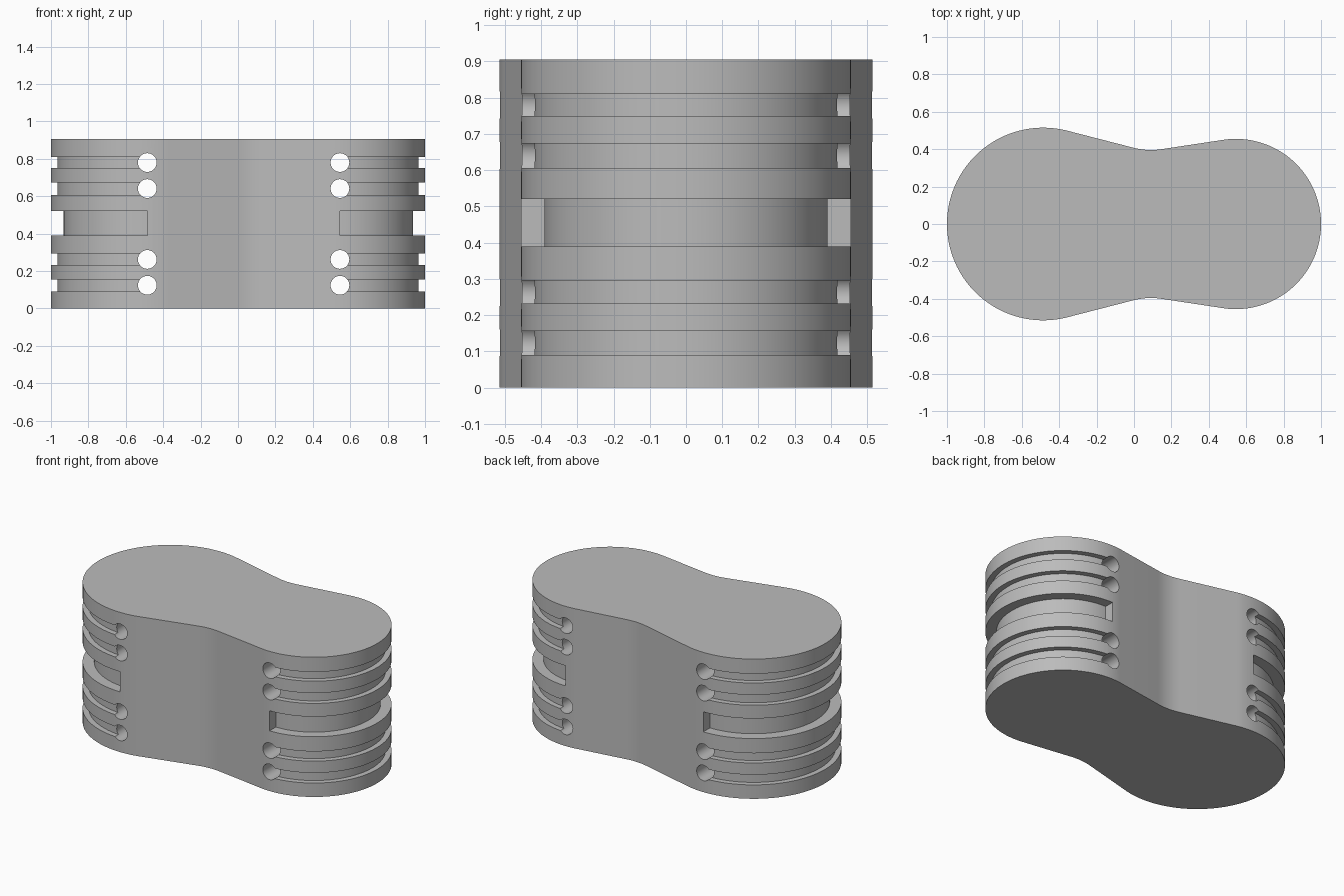
import bpy, bmesh
from math import sin, cos, pi, radians
from mathutils import Vector

default = bpy.data.objects.get("Cube")
if default:
    bpy.data.objects.remove(default, do_unlink=True)

HEIGHT = 0.905
# Rounded ends: centre x, radius, outward direction, depth of the wide slot
ENDS = [(-0.485, 0.515, -1, 0.068), (0.545, 0.455, 1, 0.064)]
GROOVES = [(0.09, 0.156), (0.232, 0.295), (0.606, 0.673), (0.75, 0.81)]
HOLE_Z = [0.124, 0.262, 0.641, 0.78]
HOLE_RADIUS = 0.05

gray = bpy.data.materials.new("plain gray")
gray.use_nodes = True
color = (0.5, 0.5, 0.5, 1)
gray.diffuse_color = color
gray.node_tree.nodes["Principled BSDF"].inputs["Base Color"].default_value = color


def arc(cx, radius, start, end, steps):
    angles = [radians(start + (end - start) * i / steps) for i in range(steps + 1)]
    return [(cx + radius * cos(a), radius * sin(a)) for a in angles]


def prism(name, outline, z0, z1):
    """Extrude a closed xy outline from z0 to z1."""
    bm = bmesh.new()
    base = bm.faces.new([bm.verts.new((x, y, z0)) for x, y in outline])
    top = bmesh.ops.extrude_face_region(bm, geom=[base])["geom"]
    verts = [v for v in top if isinstance(v, bmesh.types.BMVert)]
    bmesh.ops.translate(bm, vec=(0, 0, z1 - z0), verts=verts)
    bmesh.ops.recalc_face_normals(bm, faces=bm.faces[:])
    mesh = bpy.data.meshes.new(name)
    bm.to_mesh(mesh)
    bm.free()
    mesh.materials.append(gray)
    obj = bpy.data.objects.new(name, mesh)
    bpy.context.collection.objects.link(obj)
    return obj


def cut(target, cutter):
    """Subtract the cutter and discard it."""
    cutter.hide_render = True
    mod = target.modifiers.new("cut", "BOOLEAN")
    mod.operation = "DIFFERENCE"
    mod.solver = "EXACT"
    mod.object = cutter
    bpy.context.view_layer.objects.active = target
    bpy.ops.object.modifier_apply(modifier=mod.name)
    bpy.data.objects.remove(cutter, do_unlink=True)


# Body: two round ends joined by straight flanks and a softened waist
left_end, control, right_end = Vector((0, 0.407)), Vector((0.08, 0.387)), Vector((0.16, 0.402))
waist = []
for i in range(9):
    t = i / 8
    p = left_end * (1 - t) ** 2 + control * 2 * t * (1 - t) + right_end * t * t
    waist.append((p.x, p.y))
(lx, lr, _, _), (rx, rr, _, _) = ENDS
upper = arc(lx, lr, 180, 76.5, 40) + waist + arc(rx, rr, 97.5, 0, 40)
outline = upper + [(x, -y) for x, y in reversed(upper[1:-1])]
body = prism("grooved_body", outline, 0, HEIGHT)


# Curved slots wrapping half way round each end
def half_ring(cx, radius, side, depth, z0, z1):
    start = -90 if side > 0 else 90
    inner = arc(cx, radius - depth, start, start + 180, 64)
    outer = arc(cx, radius + 0.1, start + 180, start, 64)
    return prism("slot_cutter", inner + outer, z0, z1)


for cx, radius, side, depth in ENDS:
    cut(body, half_ring(cx, radius, side, depth, 0.39, 0.52))
    for z0, z1 in GROOVES:
        cut(body, half_ring(cx, radius, side, 0.035, z0, z1))

# Round holes running front to back where the narrow grooves stop
for cx, _, _, _ in ENDS:
    for z in HOLE_Z:
        hole = prism("hole_cutter", arc(0, HOLE_RADIUS, 0, 352.5, 47), -0.8, 0.8)
        hole.rotation_euler = (pi / 2, 0, 0)
        hole.location = (cx, 0, z)
        bpy.context.view_layer.update()
        cut(body, hole)

# Smooth curved walls, crisp rims
bpy.ops.object.select_all(action="DESELECT")
body.select_set(True)
bpy.context.view_layer.objects.active = body
bpy.ops.object.shade_smooth_by_angle(angle=radians(30))
